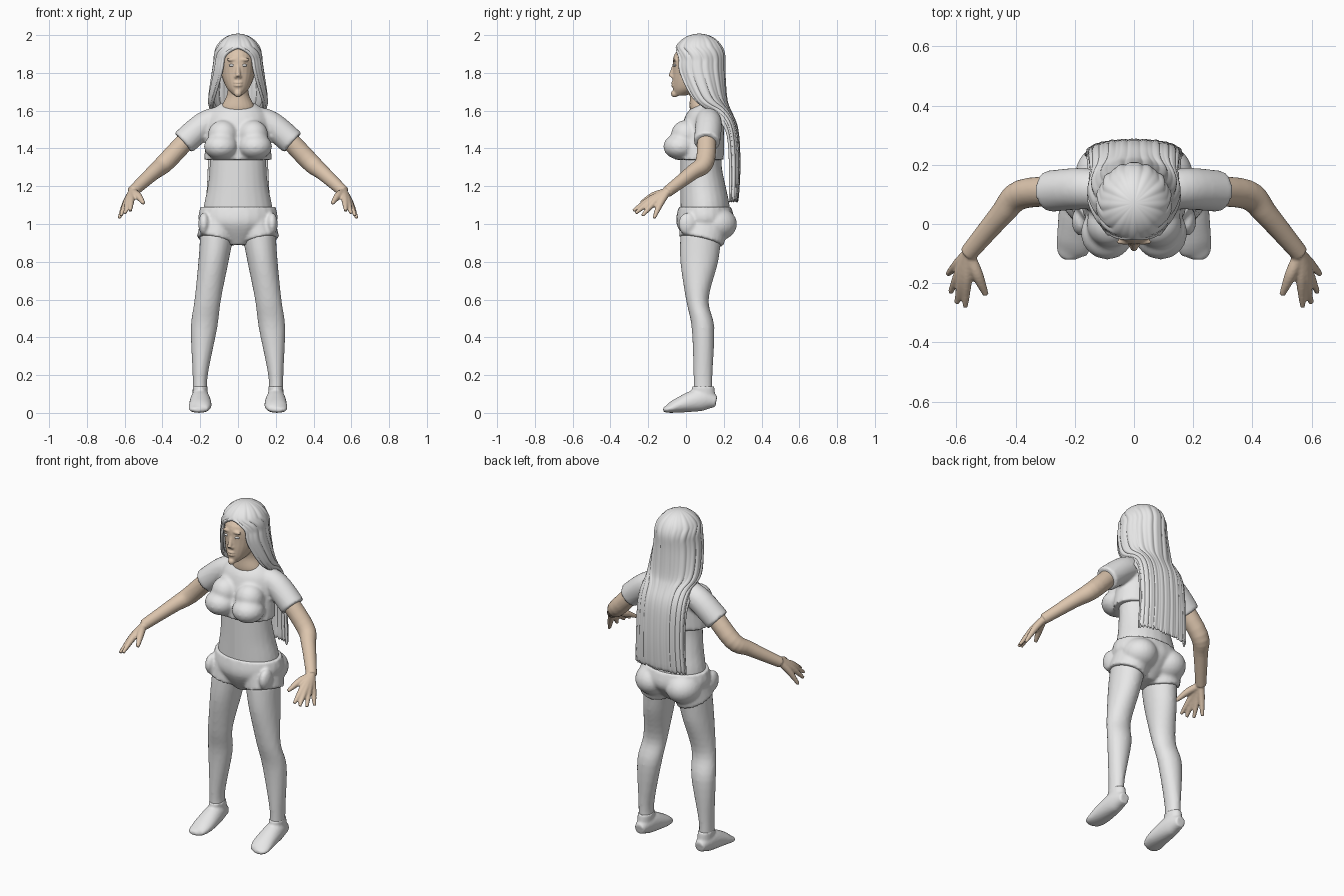
import bpy, bmesh, math, random
from mathutils import Vector

random.seed(4)
if "Cube" in bpy.data.objects:
    bpy.data.objects.remove(bpy.data.objects["Cube"])


def material(name, colour):
    mat = bpy.data.materials.new(name)
    mat.use_nodes = True
    mat.diffuse_color = colour
    mat.node_tree.nodes["Principled BSDF"].inputs["Base Color"].default_value = colour
    return mat


WHITE = material("pale grey", (.8, .8, .8, 1))
SKIN = material("tan skin", (.72, .56, .42, 1))
BOTH = (1, -1)


def spline(path, steps=5):
    """Smoothly resample a path of points with radii; the last radius may be left out."""
    points = [Vector((*p[:4], p[-1])) for p in path]
    padded = [points[0], *points, points[-1]]
    result = []
    for a, b, c, d in zip(padded, padded[1:], padded[2:], padded[3:]):
        for k in range(steps):
            t = k / steps
            curve = (a * 2 - b * 5 + c * 4 - d) * t ** 2 + (b * 3 - a - c * 3 + d) * t ** 3
            result.append(b + ((c - a) * t + curve) / 2)
    return result + [points[-1]]


def bridge(bm, rings, closed):
    """Join neighbouring rings of vertices with quads."""
    for low, high in zip(rings, rings[1:]):
        for k in range(len(low) - (not closed)):
            n = (k + 1) % len(low)
            bm.faces.new((low[k], low[n], high[n], high[k]))


def tube(bm, path, sides=(1,), flat=False, count=24):
    """Loft ellipses along (x, y, z, radius a, radius b) points; flat keeps rings level."""
    path = spline(path)
    for s in sides:
        centres = [Vector((s * p[0], p[1], p[2])) for p in path]
        overall = (centres[-1] - centres[0]).normalized()
        ref = Vector((0, 1, 0)) if abs(overall.z) > .8 else Vector((0, 0, 1))
        rings = []
        for i, (centre, p) in enumerate(zip(centres, path)):
            after = centres[min(i + 1, len(path) - 1)]
            before = centres[max(i - 1, 0)]
            along = (after - before).normalized()
            a = Vector((1, 0, 0)) if flat else along.cross(ref).normalized()
            b = Vector((0, 1, 0)) if flat else a.cross(along)
            angles = [math.tau * k / count for k in range(count)]
            rings.append([bm.verts.new(centre + a * p[3] * math.cos(u) + b * p[4] * math.sin(u))
                          for u in angles])
        bridge(bm, rings, closed=True)
        bm.faces.new(rings[0])
        bm.faces.new(rings[-1])


def stack(bm, levels, sides=(1,)):
    """Level rings given as height, y, half width, half depth and, off the middle, x."""
    tube(bm, [(sum(x), y, z, width, depth) for z, y, width, depth, *x in levels],
         sides, flat=True)


def ball(bm, centre, radii, sides=(1,)):
    for s in sides:
        made = bmesh.ops.create_uvsphere(bm, u_segments=24, v_segments=14, radius=1)
        for v in made["verts"]:
            v.co = Vector(centre) + v.co * Vector(radii)
            v.co.x *= s


def finish(name, bm, mat, voxel=0, relax=3):
    """Turn the parts into one smooth object, fused into a single skin when voxel is set."""
    bmesh.ops.recalc_face_normals(bm, faces=bm.faces[:])
    mesh = bpy.data.meshes.new(name)
    bm.to_mesh(mesh)
    bm.free()
    mesh.materials.append(mat)
    for poly in mesh.polygons:
        poly.use_smooth = True
    obj = bpy.data.objects.new(name, mesh)
    bpy.context.collection.objects.link(obj)
    if voxel:
        fuse = obj.modifiers.new("fuse", "REMESH")
        fuse.mode = "VOXEL"
        fuse.voxel_size = voxel
        fuse.use_smooth_shade = True
        soft = obj.modifiers.new("soften", "SMOOTH")
        soft.factor = .5
        soft.iterations = relax
    return obj


# Legs
bm = bmesh.new()
stack(bm, [(.95, .08, .09, .11, .11), (.8, .07, .08, .1, .13), (.6, .06, .07, .06, .16),
           (.45, .09, .07, .06, .18), (.2, .09, .04, .05, .2), (.1, .09, .04, .05, .2)], BOTH)
finish("legs", bm, WHITE, .01)

# Shoes: a body lofted from heel to toe plus an ankle collar
bm = bmesh.new()
tube(bm, [(.2, .16, .06, .03), (.2, .08, .07, .05, .06), (.2, -.04, .04, .06, .04),
          (.21, -.1, .02, .05, .02), (.21, -.12, .02, .02, .01)], BOTH)
stack(bm, [(.05, .1, .04, .06, .2), (.14, .09, .04, .06, .2)], BOTH)
finish("shoes", bm, WHITE, .007)

# Bare midriff
bm = bmesh.new()
stack(bm, [(1, .1, .19, .13), (1.1, .1, .18, .13), (1.2, .09, .16, .12),
           (1.3, .08, .15, .11), (1.4, .08, .15, .11)])
finish("midriff", bm, WHITE, .01)

# Shorts with rounded seat, pocket bulges and a front button
bm = bmesh.new()
stack(bm, [(1.09, .1, .2, .14), (1, .1, .2, .15), (.89, .08, .06, .07)])
tube(bm, [(.1, .1, 1, .1, .13), (.12, .08, .91, .1, .12)], BOTH)
ball(bm, (.1, .16, 1), (.1, .11, .09), BOTH)
ball(bm, (.18, .01, 1), (.03, .05, .06), BOTH)
ball(bm, (0, -.04, 1.05), (.01, .01, .01))
finish("shorts", bm, WHITE, .009, 2)

# Cropped shirt with bust and short sleeves
bm = bmesh.new()
stack(bm, [(1.34, .07, .18, .13), (1.45, .08, .17, .12), (1.58, .1, .15, .1),
           (1.64, .11, .09, .05)])
ball(bm, (.09, -.03, 1.41), (.09, .09, .07), BOTH)
ball(bm, (.08, 0, 1.47), (.08, .08, .08), BOTH)
tube(bm, [(.06, .11, 1.57, .06), (.17, .12, 1.53, .07), (.29, .11, 1.43, .07)], BOTH)
finish("shirt", bm, WHITE, .01, 4)

# Arms, then fingers fanned from the wrist
bm = bmesh.new()
tube(bm, [(.23, .11, 1.49, .05), (.38, .1, 1.33, .05), (.45, .03, 1.27, .04),
          (.56, -.1, 1.17, .03)], BOTH)
wrist = Vector((.56, -.1, 1.17))
for finger in range(4):
    f = finger / 3
    tip = Vector((.57 + .06 * math.sin(f * 1.5), .11 * f * f - .28, 1.07 - .04 * f))
    knuckle = wrist.lerp(tip, .5) + Vector((0, 0, .01))
    tube(bm, [(*wrist, .02), (*knuckle, .018), (*tip, .009)], BOTH)
tube(bm, [(*wrist, .02), (.53, -.17, 1.15, .02), (.5, -.24, 1.11, .01)], BOTH)
finish("arms", bm, SKIN, .006, 2)

# Head, neck and facial features
bm = bmesh.new()
stack(bm, [(1.68, -.03, .02, .03), (1.72, .01, .06, .08), (1.8, .05, .09, .12),
           (1.9, .06, .09, .12), (1.97, .06, .03, .04)])
stack(bm, [(1.56, .09, .06, .05), (1.61, .09, .09, .07), (1.68, .08, .06, .06),
           (1.75, .06, .05, .05)])
tube(bm, [(0, -.06, 1.85, .008), (0, -.08, 1.78, .014)])
ball(bm, (.01, -.07, 1.78), (.01, .01, .01), BOTH)
ball(bm, (.03, -.06, 1.87), (.03, .01, .01), BOTH)
for height in (1.733, 1.748):
    ball(bm, (0, -.065, height), (.024, .014, .007))
ball(bm, (0, -.06, 1.69), (.02, .02, .02))
finish("head", bm, SKIN, .005, 2)

# Eyes
bm = bmesh.new()
ball(bm, (.033, -.058, 1.84), (.016, .01, .007), BOTH)
finish("eyes", bm, WHITE)

# Long hair: a domed, grooved sheet, open at the face, falling down the back
# levels hold height, centre y, half width, half depth and opening angle
levels = []
for step in range(12):
    lift = math.pi / 2 * (1 - (step + .5) / 12)
    z = 1.88 + .12 * math.sin(lift)
    gap = .65 * math.sqrt(max(0, 1.93 - z) / .05)
    levels.append((z, .07, .12 * math.cos(lift), .13 * math.cos(lift), gap))
levels += spline([(1.87, .07, .12, .13, .66), (1.8, .07, .13, .13, .7), (1.66, .1, .15, .11, 1),
                  (1.6, .15, .14, .08, 1.4), (1.5, .2, .15, .07, 1.6), (1.3, .22, .15, .06, 1.6),
                  (1.12, .22, .16, .05, 1.6)], 3)
bm = bmesh.new()
strands = 96
rows = []
for z, middle, width, depth, gap in levels:
    row = []
    squareness = min(1, max(.5, (z - 1.5) * 6))
    for k in range(strands + 1):
        turn = math.tau * k / strands
        angle = gap + (math.tau - 2 * gap) * k / strands
        groove = 1 + .02 * math.cos(turn * 12) + .015 * math.cos(turn * 21)
        c = math.cos(angle)
        back = math.copysign(abs(c) ** squareness, c) * depth * groove
        ragged = random.uniform(-.01, .01) if z == levels[-1][0] else 0
        row.append(bm.verts.new((width * groove * math.sin(angle), middle - back, z + ragged)))
    rows.append(row)
bridge(bm, rows, closed=False)
bm.faces.new(rows[0][:-1])
bmesh.ops.remove_doubles(bm, verts=bm.verts[:], dist=.0001)
hair = finish("hair", bm, WHITE)
shell = hair.modifiers.new("thickness", "SOLIDIFY")
shell.thickness = .016
shell.offset = 0
smooth = hair.modifiers.new("smooth", "SUBSURF")
smooth.levels = smooth.render_levels = 1
